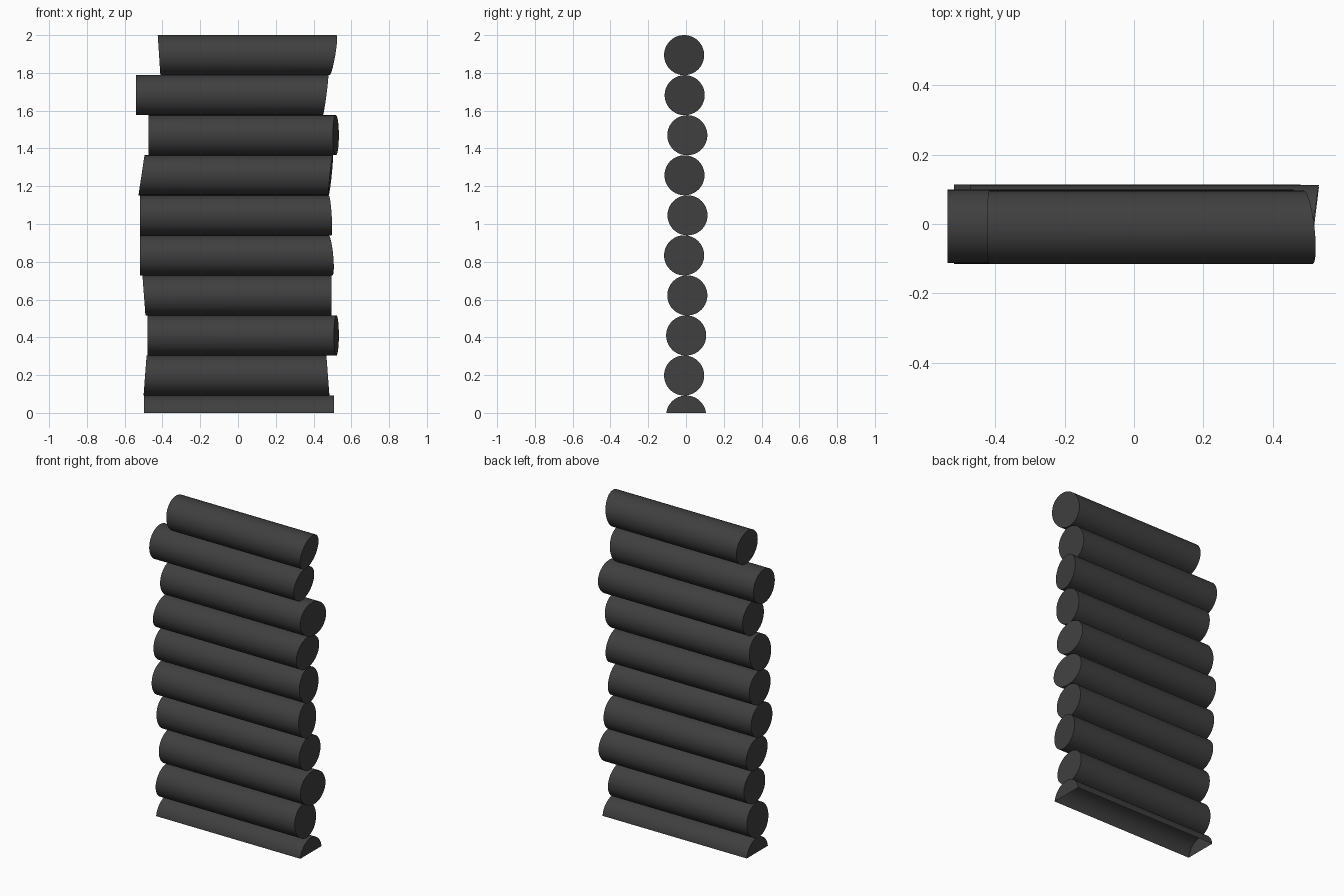
import bpy, bmesh
from math import sin, cos, tau

if "Cube" in bpy.data.objects:
    bpy.data.objects.remove(bpy.data.objects["Cube"])

R, STEP, TOP, SEG = 0.106, 0.212, 1.894, 64

mat = bpy.data.materials.new("dark_grey")
mat.diffuse_color = (0.05, 0.05, 0.05, 1)
mat.use_nodes = True
mat.node_tree.nodes["Principled BSDF"].inputs["Base Color"].default_value = mat.diffuse_color

# Per log, top to bottom: y offset, left end (x, y tilt, z tilt), right end (same)
LOGS = [
    (-0.010, (-0.418, 0, -0.007), (0.503, -0.012, 0.018)),
    (-0.007, (-0.539, 0, 0), (0.464, -0.004, 0.014)),
    (0.007, (-0.473, 0, 0), (0.518, 0.016, 0)),
    (-0.008, (-0.511, 0, 0.016), (0.491, 0.005, 0.011)),
    (0.008, (-0.520, 0, 0), (0.488, -0.008, -0.007)),
    (-0.010, (-0.520, 0, 0), (0.490, -0.014, -0.010)),
    (0.007, (-0.498, 0, -0.008), (0.495, 0, 0)),
    (0.001, (-0.478, 0, 0), (0.521, 0.013, 0)),
    (-0.010, (-0.492, 0, 0.008), (0.476, 0, -0.008)),
    (0.001, (-0.497, 0, 0), (0.507, 0, 0)),
]


def make_log(name, y, z, left, right):
    """Cylinder along x with slightly slanted end cuts."""
    bm = bmesh.new()
    rings = []
    for x, ty, tz in (left, right):
        ring = []
        for i in range(SEG):
            c, s = cos(tau * i / SEG), sin(tau * i / SEG)
            ring.append(bm.verts.new((x + ty * c + tz * s, y + R * c, z + R * s)))
        rings.append(ring)
    a, b = rings
    for i in range(SEG):
        j = (i + 1) % SEG
        bm.faces.new((a[i], a[j], b[j], b[i]))
    bm.faces.new(a)
    bm.faces.new(b)
    bmesh.ops.recalc_face_normals(bm, faces=bm.faces)
    # The lowest log is sliced open at ground level
    if z < R:
        bmesh.ops.bisect_plane(bm, geom=bm.verts[:] + bm.edges[:] + bm.faces[:],
                               plane_co=(0, 0, 0), plane_no=(0, 0, 1), clear_inner=True)
    mesh = bpy.data.meshes.new(name)
    bm.to_mesh(mesh)
    bm.free()
    mesh.materials.append(mat)
    ob = bpy.data.objects.new(name, mesh)
    bpy.context.collection.objects.link(ob)
    bpy.ops.object.select_all(action='DESELECT')
    ob.select_set(True)
    bpy.context.view_layer.objects.active = ob
    bpy.ops.object.shade_smooth_by_angle(angle=0.6)


# Stack of logs forming the wall
for n, (y, left, right) in enumerate(LOGS):
    make_log(f"log_{len(LOGS) - n}", y, TOP - n * STEP, left, right)
